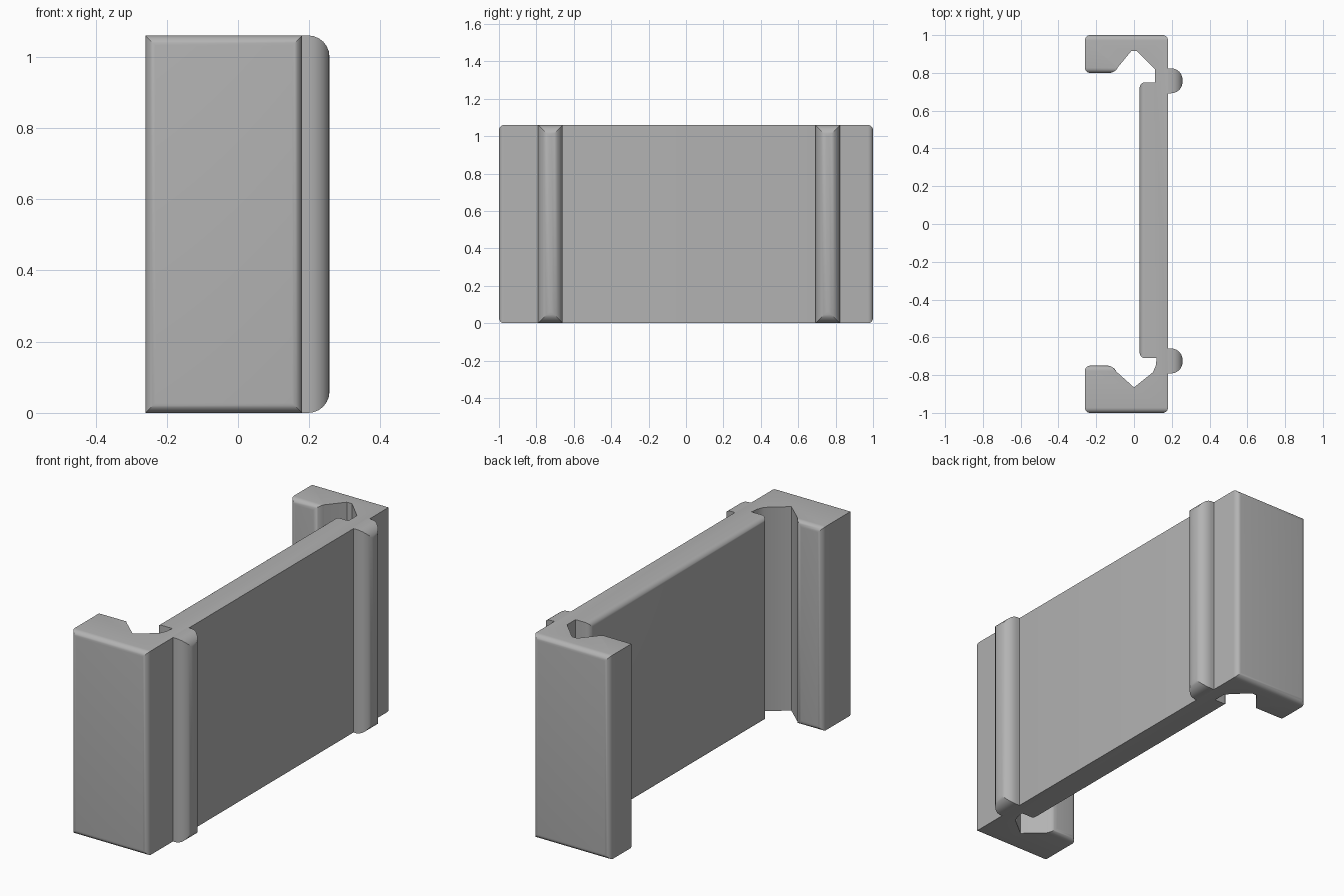
import bpy
import bmesh

HEIGHT = 1.06

default = bpy.data.objects.get("Cube")
if default:
    bpy.data.objects.remove(default, do_unlink=True)

grey = bpy.data.materials.new("plain_grey")
grey.use_nodes = True
colour = (0.45, 0.45, 0.45, 1)
grey.diffuse_color = colour
grey.node_tree.nodes["Principled BSDF"].inputs["Base Color"].default_value = colour


def extruded_part(name, outline, is_soft, radius):
    """Extrude an xy outline upward and round every edge of the chosen faces."""
    bm = bmesh.new()
    base = bm.faces.new([bm.verts.new((x, y, 0)) for x, y in outline])
    top = bmesh.ops.extrude_face_region(bm, geom=[base])["geom"]
    for v in top:
        if isinstance(v, bmesh.types.BMVert):
            v.co.z = HEIGHT
    bmesh.ops.recalc_face_normals(bm, faces=bm.faces[:])
    soft = set()
    for face in bm.faces:
        if abs(face.normal.z) < 0.5 and is_soft(face.calc_center_median()):
            soft.update(face.edges)
    bmesh.ops.bevel(bm, geom=list(soft), offset=radius, segments=6,
                    profile=0.5, affect='EDGES', clamp_overlap=True)
    mesh = bpy.data.meshes.new(name)
    bm.to_mesh(mesh)
    bm.free()
    mesh.materials.append(grey)
    obj = bpy.data.objects.new(name, mesh)
    bpy.context.collection.objects.link(obj)
    bpy.ops.object.select_all(action='DESELECT')
    obj.select_set(True)
    bpy.context.view_layer.objects.active = obj
    bpy.ops.object.shade_smooth_by_angle(angle=0.5)
    return obj


# Panel with a hooked jaw at each end
body_outline = [
    (-0.26, -1), (0.18, -1), (0.18, 1), (-0.26, 1),
    # back jaw and its notch
    (-0.26, 0.80), (-0.1, 0.80), (-0.085, 0.83), (-0.015, 0.915),
    (0.015, 0.915), (0.11, 0.82), (0.11, 0.75),
    # inner face of the panel
    (0.03, 0.75), (0.03, -0.71),
    # front jaw and its notch
    (0.12, -0.71), (0.115, -0.75), (0.1, -0.785), (0.0, -0.865),
    (-0.095, -0.78), (-0.11, -0.75), (-0.26, -0.75),
]


def body_soft(c):
    outer = abs(c.y) > 0.99
    inner_jaw = c.x < -0.15 and (abs(c.y - 0.80) < 0.01 or abs(c.y + 0.75) < 0.01)
    inner_panel = abs(c.x - 0.03) < 0.005 and abs(c.y) < 0.1
    return outer or inner_jaw or inner_panel


extruded_part("bracket_body", body_outline, body_soft, 0.028)

# Rounded ribs along the outer face
for name, y in (("front_rib", -0.725), ("back_rib", 0.758)):
    half = 0.066
    rib = [(0.17, y - half), (0.257, y - half), (0.257, y + half), (0.17, y + half)]
    extruded_part(name, rib, lambda c: c.x > 0.25, 0.06)
